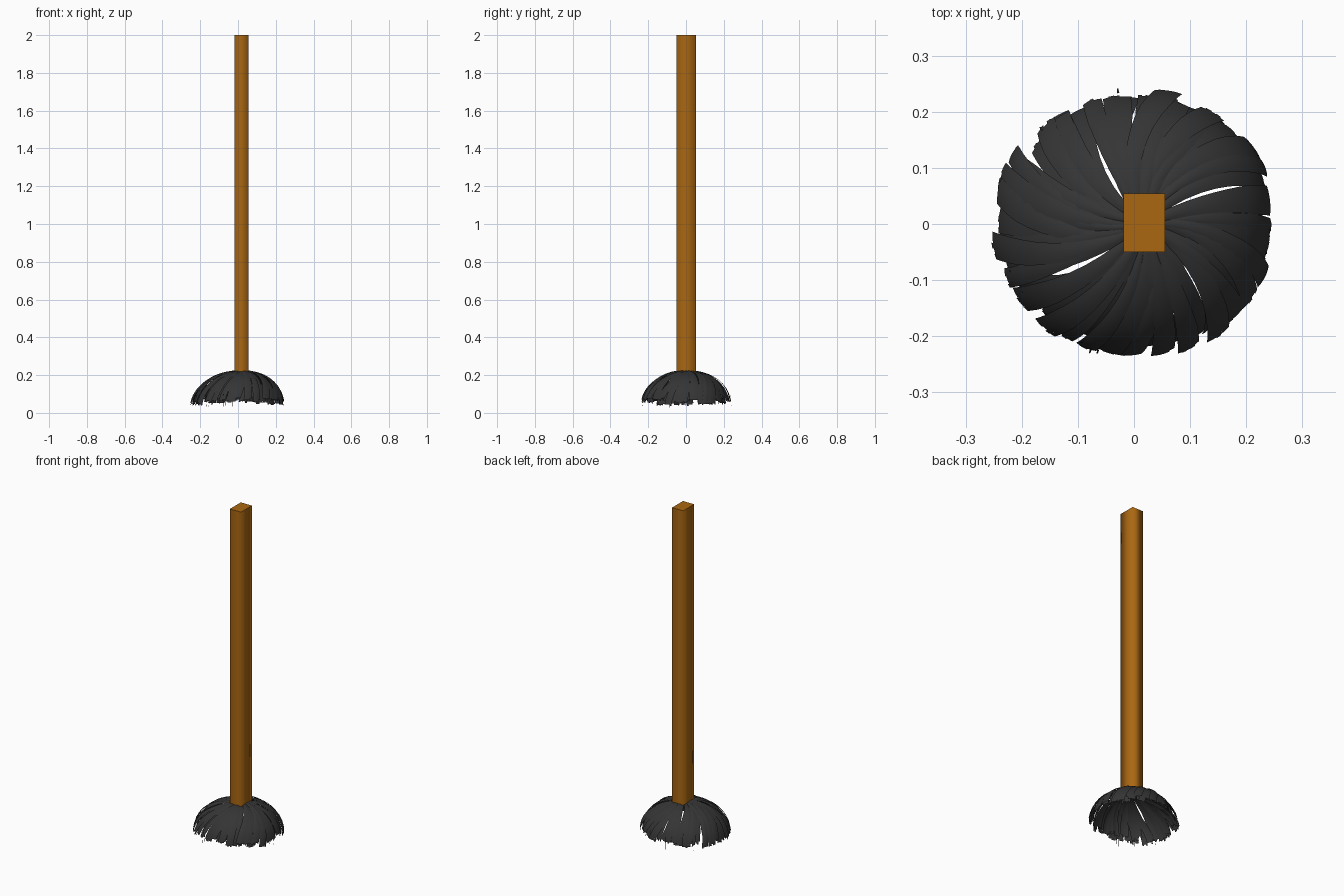
import bpy, bmesh, math, random

if "Cube" in bpy.data.objects:
    bpy.data.objects.remove(bpy.data.objects["Cube"])

random.seed(4)


def material(name, color):
    m = bpy.data.materials.new(name)
    m.diffuse_color = (*color, 1)
    m.use_nodes = True
    m.node_tree.nodes["Principled BSDF"].inputs["Base Color"].default_value = m.diffuse_color
    return m


def finish(name, bm, mat):
    me = bpy.data.meshes.new(name)
    bm.to_mesh(me)
    bm.free()
    me.materials.append(mat)
    for p in me.polygons:
        p.use_smooth = True
    ob = bpy.data.objects.new(name, me)
    bpy.context.collection.objects.link(ob)
    return ob


wood = material("wood", (0.40, 0.135, 0.006))
cloth = material("dark_cloth", (0.035, 0.035, 0.035))

# Handle: four-sided pole, sides softly shaded together, caps kept separate
bm = bmesh.new()
bmesh.ops.create_cube(bm, size=1)
for v in bm.verts:
    v.co = (0.018 + v.co.x * 0.074, 0.002 + v.co.y * 0.104, 1.11 + v.co.z * 1.78)
bm.normal_update()
caps = [f for f in bm.faces if abs(f.normal.z) > 0.9]
rim = list({e for f in caps for e in f.edges})
bmesh.ops.split_edges(bm, edges=rim)
finish("handle", bm, wood)


# Mop head: bent cloth ribbons sweeping out from the handle and drooping
def dome_point(angle, s, radius, swirl, drop):
    """Polar position on the dome; s runs from 0 at the handle to 1 at the tip."""
    t = s * math.pi / 2 * 0.97
    r = 0.022 + (radius - 0.022) * math.sin(t)
    a = angle + swirl * max(0, 1 - s) ** 1.5
    z = 0.22 - drop * (1 - math.cos(t))
    return a, r, z, 0.018 * (1 - s)


def ribbon(bm, angle, radius, swirl, drop, width, length, teeth=5, steps=9):
    cols = teeth + 1
    lift = random.uniform(-0.003, 0.003)
    tilt = random.uniform(-0.12, 0.12)

    def vert(s, u):
        a, r, z, off = dome_point(angle, s, radius, swirl, drop)
        w = width * (0.3 + 0.7 * min(1, s * 1.5))
        side = (u - 0.5) * w
        crown = 0.003 * (1 - (2 * u - 1) ** 2) + lift
        r += (crown + side * tilt) * s
        x = off + r * math.cos(a) - side * math.sin(a)
        y = r * math.sin(a) + side * math.cos(a)
        return bm.verts.new((x, y, z + crown * (1 - s)))

    body = length - 0.07
    rows = [[vert(body * i / steps, j / teeth) for j in range(cols)]
            for i in range(steps + 1)]
    for i in range(steps):
        for j in range(teeth):
            bm.faces.new((rows[i][j], rows[i + 1][j], rows[i + 1][j + 1], rows[i][j + 1]))
    # frayed end: mostly square-cut, with a few uneven teeth
    for j in range(teeth):
        s = body + random.choice((0.04, 0.07, 0.07, 0.07, 0.09))
        a, b = vert(s, j / teeth), vert(s, (j + 1) / teeth)
        bm.faces.new((rows[-1][j], a, b, rows[-1][j + 1]))


bm = bmesh.new()
count = 32
for layer, (radius, drop, width) in enumerate(((0.24, 0.185, 0.046), (0.226, 0.185, 0.042))):
    for k in range(count):
        ang = 2 * math.pi * (k + 0.5 * layer + random.uniform(-0.35, 0.35)) / count
        side = abs(math.cos(ang))
        reach = radius - 0.003 + 0.014 * side + random.uniform(-0.01, 0.006)
        # ribbons at the sides hang lower than those at front and back
        length = 0.90 + 0.07 * side + random.uniform(-0.07, 0.04)
        ribbon(bm, ang, reach, 0.35 + random.uniform(-0.25, 0.3), drop,
               width * random.uniform(0.75, 1.2), length)

# A few loose threads hanging from the rim
for k in range(14):
    a = random.uniform(0, 2 * math.pi)
    r = random.uniform(0.228, 0.236)
    tip = random.uniform(0.022, 0.05)
    pts = []
    for z, w, dr in ((0.10, 0.002, 0), (tip, 0.001, 0.008)):
        for sgn in (-1, 1):
            b = a + sgn * w / r
            pts.append(bm.verts.new(((r + dr) * math.cos(b), (r + dr) * math.sin(b), z)))
    bm.faces.new((pts[0], pts[1], pts[3], pts[2]))
finish("mop_head", bm, cloth)
